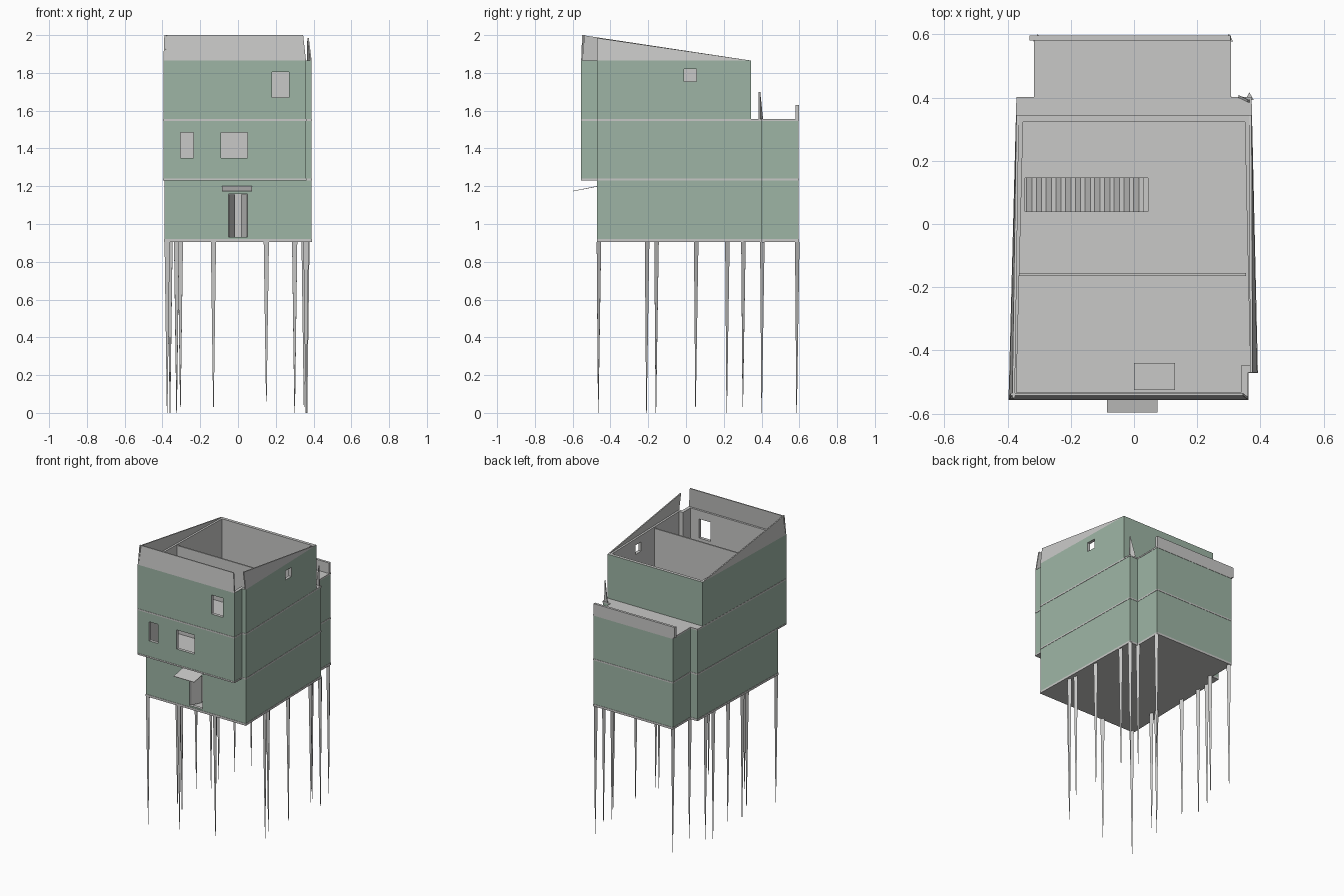
import bpy, bmesh, math
from mathutils import Vector

if "Cube" in bpy.data.objects:
    bpy.data.objects.remove(bpy.data.objects["Cube"], do_unlink=True)


def material(name, rgb):
    m = bpy.data.materials.new(name)
    m.use_nodes = True
    m.diffuse_color = (*rgb, 1)
    m.node_tree.nodes["Principled BSDF"].inputs["Base Color"].default_value = (*rgb, 1)
    return m


GREY = material("plaster grey", (0.58, 0.58, 0.57))
GREEN = material("wall green", (0.34, 0.46, 0.375))


def finish(name, bm):
    bmesh.ops.recalc_face_normals(bm, faces=bm.faces)
    mesh = bpy.data.meshes.new(name)
    bm.to_mesh(mesh)
    bm.free()
    mesh.materials.append(GREY)
    mesh.materials.append(GREEN)
    obj = bpy.data.objects.new(name, mesh)
    bpy.context.collection.objects.link(obj)
    return obj


def prism(name, points, offset):
    """Extrude a flat outline by an offset vector."""
    bm = bmesh.new()
    face = bm.faces.new([bm.verts.new(p) for p in points])
    out = bmesh.ops.extrude_face_region(bm, geom=[face], use_keep_orig=True)
    moved = [v for v in out["geom"] if isinstance(v, bmesh.types.BMVert)]
    bmesh.ops.translate(bm, verts=moved, vec=offset)
    return finish(name, bm)


def box(name, x0, x1, y0, y1, z0, z1):
    base = [(x0, y0, z0), (x1, y0, z0), (x1, y1, z0), (x0, y1, z0)]
    return prism(name, base, (0, 0, z1 - z0))


def inset(outline, t):
    """Mitred inward offset of a counter-clockwise outline."""
    pts = [Vector(p) for p in outline]
    result = []
    for i, p in enumerate(pts):
        a = (p - pts[i - 1]).normalized()
        b = (pts[(i + 1) % len(pts)] - p).normalized()
        na, nb = Vector((-a.y, a.x)), Vector((-b.y, b.x))
        result.append(p + (na + nb) * t / (1 + na.dot(nb)))
    return result


def walls(name, outline, z0, z1, t=0.022):
    """Ring of walls, green outside and grey elsewhere."""
    bm = bmesh.new()
    inner = inset(outline, t)
    loops = [[bm.verts.new((p[0], p[1], z)) for p in ring]
             for ring, z in ((outline, z0), (outline, z1), (inner, z1), (inner, z0))]
    n = len(outline)
    for k in range(4):
        low, high = loops[k], loops[(k + 1) % 4]
        for i in range(n):
            j = (i + 1) % n
            f = bm.faces.new((low[i], low[j], high[j], high[i]))
            f.material_index = 1 if k == 0 else 0
    return finish(name, bm)


def slab(name, outline, z0, z1):
    pts = inset(outline, -0.002)
    return prism(name, [(p.x, p.y, z0) for p in pts], (0, 0, z1 - z0))


def cut(obj, *bounds):
    """Cut a box-shaped opening and discard the cutter."""
    cutter = box("cutter", *bounds)
    cutter.hide_render = True
    mod = obj.modifiers.new("opening", 'BOOLEAN')
    mod.operation, mod.solver, mod.object = 'DIFFERENCE', 'EXACT', cutter
    graph = bpy.context.evaluated_depsgraph_get()
    mesh = bpy.data.meshes.new_from_object(obj.evaluated_get(graph))
    obj.modifiers.clear()
    obj.data = mesh
    bpy.data.objects.remove(cutter, do_unlink=True)


# Storey outlines
rear = [(0.37, 0.4), (0.305, 0.4), (0.305, 0.595), (-0.315, 0.595), (-0.315, 0.4), (-0.37, 0.4)]
front = [(-0.395, -0.555), (0.36, -0.555), (0.36, -0.47), (0.39, -0.47)]
ground = [(-0.39, -0.47), (0.39, -0.47)] + rear
middle = front + rear
upper = front + [(0.372, 0.345), (-0.372, 0.345)]

# Walls with door and window openings
ground_walls = walls("ground_walls", ground, 0.92, 1.23)
cut(ground_walls, -0.05, 0.05, -0.6, -0.4, 0.93, 1.16)
middle_walls = walls("middle_walls", middle, 1.24, 1.545)
cut(middle_walls, -0.09, 0.05, -0.6, -0.5, 1.35, 1.485)
cut(middle_walls, -0.305, -0.235, -0.6, -0.5, 1.35, 1.485)
upper_walls = walls("upper_walls", upper, 1.555, 1.865)
cut(upper_walls, 0.18, 0.27, -0.6, -0.5, 1.67, 1.805)
cut(upper_walls, 0.3, 0.5, -0.01, 0.055, 1.755, 1.82)

# Floor slabs, with a stairwell in the top one
slab("base_slab", ground, 0.905, 0.92)
slab("middle_floor", middle, 1.23, 1.24)
upper_floor = slab("upper_floor", middle, 1.545, 1.555)
cut(upper_floor, -0.345, 0.045, 0.04, 0.145, 1.5, 1.6)

# Room partitions and floor plate
box("upper_partition", -0.365, 0.355, -0.165, -0.155, 1.555, 1.86)
box("middle_partition", -0.365, 0.355, -0.165, -0.155, 1.24, 1.545)
box("floor_plate", 0, 0.13, -0.525, -0.44, 1.555, 1.561)

# Staircase with raked risers
steps = 12
run, rise = 0.37 / steps, 0.3 / steps
profile = [(-0.34, 0.04, 1.24)]
for i in range(steps):
    x = -0.34 + i * run
    profile += [(x + run * 0.55, 0.04, 1.24 + (i + 1) * rise),
                (x + run, 0.04, 1.24 + (i + 1) * rise)]
profile.append((0.03, 0.04, 1.24))
prism("staircase", profile, (0, 0.105, 0))

# Sloping roof parapets, leaning slightly inward
prism("front_parapet", [(-0.395, -0.555, 1.865), (0.36, -0.555, 1.865),
                        (0.345, -0.543, 2), (-0.39, -0.543, 2)], (0, 0.008, 0))
prism("right_parapet", [(-0.395, -0.555, 1.865), (-0.372, 0.345, 1.865),
                        (-0.385, -0.55, 2)], (0.008, 0, 0))
prism("left_parapet", [(0.39, -0.47, 1.865), (0.372, 0.345, 1.865),
                       (0.375, -0.47, 1.985)], (-0.008, 0, 0))

# Rear parapet and roof-edge sliver
box("rear_parapet", -0.33, 0.305, 0.58, 0.597, 1.555, 1.63)
prism("roof_sliver", [(0.33, 0.4, 1.555), (0.365, 0.385, 1.555), (0.36, 0.385, 1.7)], (0, 0.008, 0))

# Entrance canopy and two door leaves standing ajar
prism("door_canopy", [(-0.085, -0.47, 1.198), (0.075, -0.47, 1.198),
                      (0.075, -0.597, 1.173), (-0.085, -0.597, 1.173)], (0, 0, 0.003))
for side, label in ((-1, "right"), (1, "left")):
    prism(label + "_door_leaf", [(side * 0.048, -0.45, 0.925), (side * 0.015, -0.38, 0.925),
                                 (side * 0.015, -0.38, 1.155), (side * 0.048, -0.45, 1.155)],
          (side * 0.005, 0, 0))

# Tapered stilts under the base
stilts = [(-0.375, -0.465), (-0.13, -0.465), (0.15, -0.465), (0.36, -0.21), (0.35, -0.16),
          (-0.325, -0.21), (-0.325, -0.16), (0.36, 0.05), (-0.36, 0.05), (-0.36, 0.215),
          (-0.36, 0.3), (0.36, 0.3), (0.365, 0.4), (0.3, 0.4), (-0.305, 0.4),
          (0.3, 0.585), (-0.305, 0.585)]
for i, (x, y) in enumerate(stilts):
    bottom = 0.03 * (i % 3)
    bm = bmesh.new()
    bmesh.ops.create_cone(bm, segments=3, radius1=0.002, radius2=0.016,
                          depth=0.905 - bottom, cap_ends=True)
    bmesh.ops.translate(bm, verts=bm.verts, vec=(x, y, (0.905 + bottom) / 2))
    finish("stilt_%02d" % (i + 1), bm)
